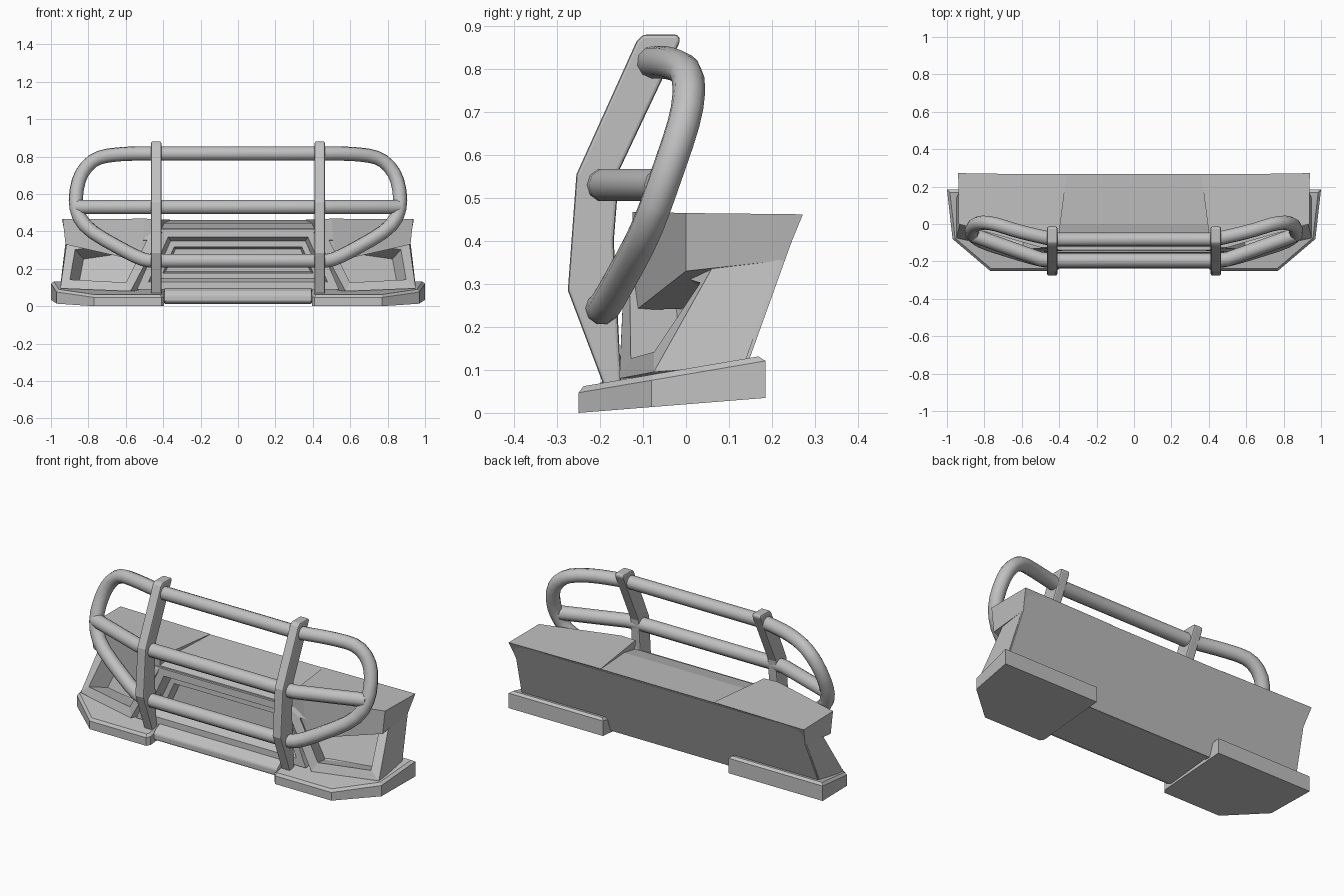
import bpy, bmesh
from mathutils import Vector

cube = bpy.data.objects.get("Cube")
if cube:
    bpy.data.objects.remove(cube, do_unlink=True)

grey = bpy.data.materials.new("satin grey")
grey.use_nodes = True
grey.diffuse_color = (0.53, 0.53, 0.53, 1)
grey.node_tree.nodes["Principled BSDF"].inputs["Base Color"].default_value = (0.53, 0.53, 0.53, 1)


def finish(name, bm, mirror=False, bevel=0.0):
    bmesh.ops.recalc_face_normals(bm, faces=bm.faces[:])
    mesh = bpy.data.meshes.new(name)
    bm.to_mesh(mesh)
    bm.free()
    mesh.materials.append(grey)
    ob = bpy.data.objects.new(name, mesh)
    bpy.context.collection.objects.link(ob)
    if bevel:
        mod = ob.modifiers.new("Bevel", 'BEVEL')
        mod.width = bevel
        mod.segments = 2
        mod.limit_method = 'ANGLE'
    if mirror:
        ob.modifiers.new("Mirror", 'MIRROR').use_mirror_merge = False
    return ob


def loft(name, ring_a, ring_b, steps=(), **kw):
    """Solid between two matching outlines; ring_a is stepped in (or out) by insets."""
    bm = bmesh.new()
    a = [bm.verts.new(p) for p in ring_a]
    b = [bm.verts.new(p) for p in ring_b]
    front = bm.faces.new(a)
    bm.faces.new(b[::-1])
    n = len(a)
    for i in range(n):
        bm.faces.new((a[i], b[i], b[(i + 1) % n], a[(i + 1) % n]))
    bmesh.ops.recalc_face_normals(bm, faces=bm.faces[:])
    for rim, depth in steps:
        bmesh.ops.inset_region(bm, faces=[front], thickness=rim, use_even_offset=True)
        shift = front.normal * -depth
        for v in front.verts:
            v.co += shift
    return finish(name, bm, **kw)


def side_profile(name, outline, x0, x1, **kw):
    return loft(name, [(x0, y, z) for y, z in outline], [(x1, y, z) for y, z in outline], **kw)


def tube(name, points, radius, cyclic=False):
    curve = bpy.data.curves.new(name, 'CURVE')
    curve.dimensions = '3D'
    curve.bevel_depth = radius
    curve.bevel_resolution = 3
    curve.use_fill_caps = True
    sp = curve.splines.new('POLY')
    sp.points.add(len(points) - 1)
    for p, co in zip(sp.points, points):
        p.co = (*co, 1)
    sp.use_cyclic_u = cyclic
    sp.use_smooth = True
    curve.materials.append(grey)
    ob = bpy.data.objects.new(name, curve)
    bpy.context.collection.objects.link(ob)
    bpy.ops.object.select_all(action='DESELECT')
    ob.select_set(True)
    bpy.context.view_layer.objects.active = ob
    bpy.ops.object.convert(target='MESH')
    bpy.ops.object.shade_smooth_by_angle(angle=0.8)


def rounded(points, cut):
    """Soften the inner corners of a path."""
    pts = [Vector(p) for p in points]
    out = [pts[0]]
    for a, b, c in zip(pts, pts[1:], pts[2:]):
        p = b + (a - b).normalized() * min(cut, (a - b).length * 0.45)
        q = b + (c - b).normalized() * min(cut, (c - b).length * 0.45)
        out += [p.lerp(b, t).lerp(b.lerp(q, t), t) for t in (0, 0.33, 0.67, 1)]
    return out + [pts[-1]]


def flip(points):
    return [Vector((-p[0], p[1], p[2])) for p in reversed(points)]


# Sloping lower corner pads with a chamfered top edge
pad = [(0.4, 0.185), (1.0, 0.185), (0.97, -0.08), (0.77, -0.25), (0.41, -0.25), (0.395, -0.23)]
loft("corner_pad", [(x, y, 0.047 + 0.17 * (y + 0.25)) for x, y in pad],
     [(x, y, 0.08 * (y + 0.25)) for x, y in pad], steps=[(0.014, -0.013)], mirror=True)

# Centre lower step
side_profile("centre_step", [(-0.175, 0.012), (-0.208, 0.025), (-0.208, 0.06), (-0.19, 0.08),
                             (-0.15, 0.098), (0.12, 0.11), (0.1, 0.04)], -0.395, 0.395, bevel=0.008)

# Centre body with recessed opening
loft("centre_body",
     [(-0.54, -0.155, 0.09), (0.54, -0.155, 0.09), (0.4, -0.14, 0.41), (-0.4, -0.14, 0.41)],
     [(-0.52, 0.12, 0.09), (0.52, 0.12, 0.09), (0.4, 0.22, 0.39), (-0.4, 0.22, 0.39)],
     steps=[(0.04, 0), (0.02, 0.05), (0.03, 0), (0.01, 0.05)])

# Centre top panel
side_profile("centre_top_panel", [(0.262, 0.46), (0.0, 0.445), (-0.125, 0.415), (-0.13, 0.38),
                                  (0.22, 0.37)], -0.41, 0.41)

# Flat sloping rear panel
half_rear = [(0.93, 0.455), (0.92, 0.355), (0.945, 0.115), (0.4, 0.11), (0.4, 0.04)]
rear = half_rear + [(-x, z) for x, z in reversed(half_rear)]
loft("rear_panel", [(x, 0.268 - (0.46 - z) * 0.36, z) for x, z in rear],
     [(x, 0.238 - (0.46 - z) * 0.36, z) for x, z in rear])

# Lamp housings, open at the front
loft("lamp_housing",
     [(0.575, -0.155, 0.08), (0.95, -0.075, 0.095), (0.915, 0.065, 0.345), (0.4, -0.14, 0.41)],
     [(0.4, 0.12, 0.09), (0.95, 0.135, 0.11), (0.92, 0.22, 0.36), (0.4, 0.225, 0.41)],
     steps=[(0.05, 0), (0.01, 0.12)], mirror=True)

# Upper wings, underside rising outwards
loft("upper_wing",
     [(0.94, 0.272, 0.462), (0.5, 0.265, 0.462), (0.36, 0.262, 0.462), (0.41, -0.125, 0.465),
      (0.5, -0.125, 0.468), (0.937, 0.0, 0.465)],
     [(0.92, 0.228, 0.355), (0.52, 0.16, 0.245), (0.41, 0.16, 0.245), (0.41, -0.115, 0.24),
      (0.52, -0.115, 0.24), (0.922, 0.0, 0.33)], mirror=True)

# Upright plates of the guard
side_profile("guard_upright", [(-0.1, 0.88), (-0.018, 0.88), (-0.013, 0.866), (-0.155, 0.565),
                               (-0.168, 0.4), (-0.15, 0.06), (-0.19, 0.06), (-0.275, 0.285),
                               (-0.255, 0.555), (-0.115, 0.865)], 0.41, 0.465,
             mirror=True, bevel=0.008)

# Closed outer hoop of the guard
half = rounded([(0.43, -0.2, 0.243), (0.51, -0.19, 0.243), (0.82, -0.095, 0.415),
                (0.875, -0.05, 0.54), (0.85, 0.005, 0.7), (0.765, 0.008, 0.795),
                (0.62, -0.04, 0.816), (0.43, -0.083, 0.816)], 0.13)
tube("guard_hoop", half + flip(half), 0.038, cyclic=True)

# Middle crossbar
arm = [(0.43, -0.195, 0.53), (0.5, -0.188, 0.53), (0.86, -0.06, 0.53)]
tube("guard_crossbar", flip(arm) + [Vector(p) for p in arm], 0.039)
